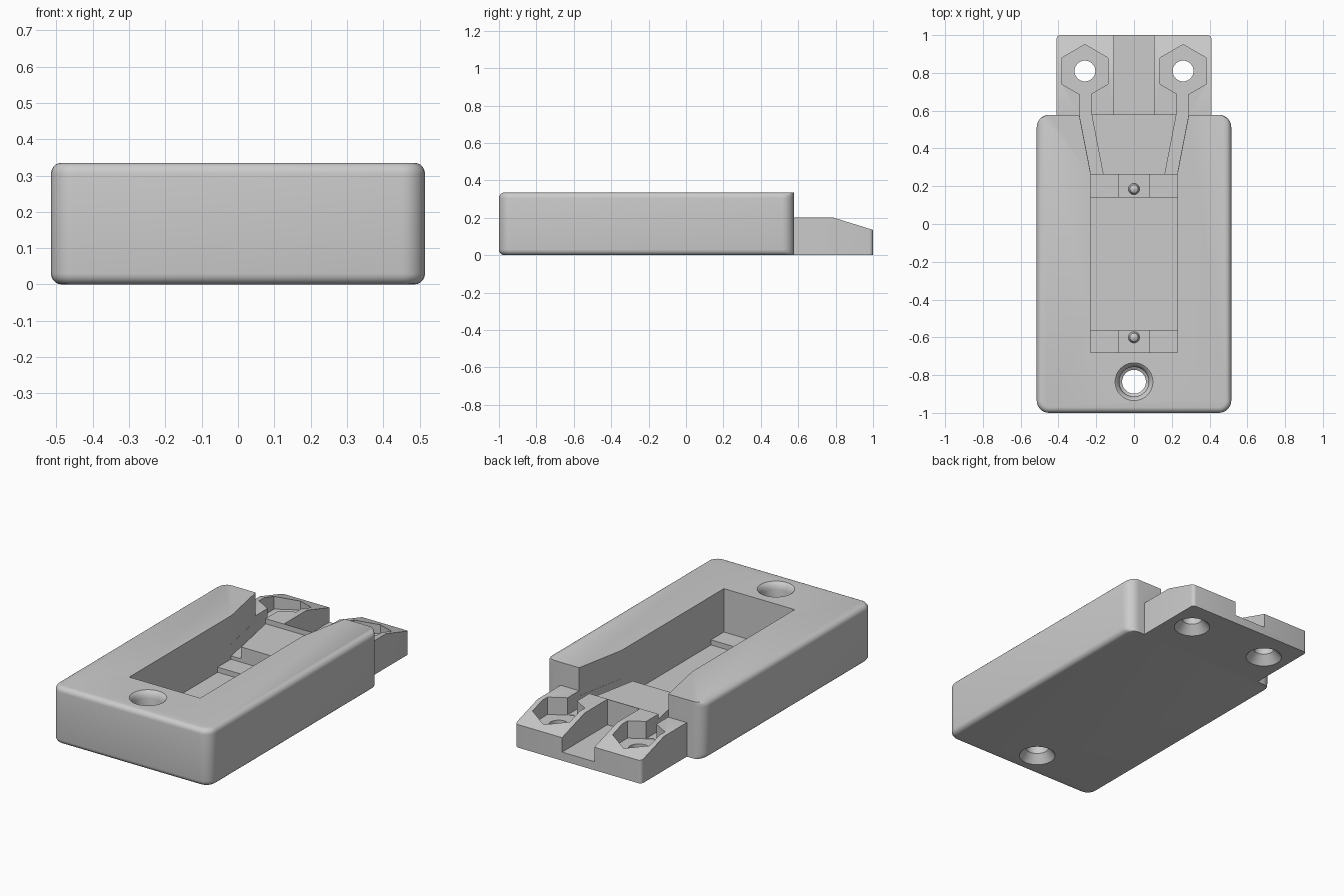
import bpy, bmesh, math
from mathutils import Vector

cube = bpy.data.objects.get("Cube")
if cube:
    bpy.data.objects.remove(cube, do_unlink=True)

grey = bpy.data.materials.new("plain grey")
grey.use_nodes = True
grey.diffuse_color = (0.6, 0.6, 0.6, 1)
grey.node_tree.nodes["Principled BSDF"].inputs["Base Color"].default_value = (0.6, 0.6, 0.6, 1)

BACK = 0.578


def loft(name, rings):
    """Closed solid through rings that all have the same point count."""
    bm = bmesh.new()
    loops = [[bm.verts.new(p) for p in ring] for ring in rings]
    n = len(loops[0])
    for a, b in zip(loops, loops[1:]):
        for i in range(n):
            bm.faces.new((a[i], a[(i + 1) % n], b[(i + 1) % n], b[i]))
    bm.faces.new(loops[0][::-1])
    bm.faces.new(loops[-1])
    bmesh.ops.recalc_face_normals(bm, faces=bm.faces)
    mesh = bpy.data.meshes.new(name)
    bm.to_mesh(mesh)
    bm.free()
    obj = bpy.data.objects.new(name, mesh)
    bpy.context.collection.objects.link(obj)
    mesh.materials.append(grey)
    return obj


def prism(name, outline, z0, z1):
    return loft(name, [[(x, y, z) for x, y in outline] for z in (z0, z1)])


def rect(x0, x1, y0, y1):
    return [(x0, y0), (x1, y0), (x1, y1), (x0, y1)]


def disc(cx, cy, r, n, turn=0.0):
    return [(cx + r * math.cos(turn + math.tau * i / n),
             cy + r * math.sin(turn + math.tau * i / n)) for i in range(n)]


def turned(name, cx, cy, profile, n=40):
    """Round solid from (radius, height) pairs."""
    return loft(name, [[(x, y, z) for x, y in disc(cx, cy, r, n)] for r, z in profile])


def boolean(target, tool, operation="DIFFERENCE"):
    mod = target.modifiers.new("cut", "BOOLEAN")
    mod.operation, mod.solver, mod.object = operation, "EXACT", tool
    bpy.context.view_layer.objects.active = target
    bpy.ops.object.modifier_apply(modifier=mod.name)
    bpy.data.objects.remove(tool, do_unlink=True)


def rounded_ring(inset, z):
    """Body outline; the back edge stays put while the other sides move in."""
    w, front, r = 0.515 - inset, -1 + inset, 0.065 - inset
    centres = [(w - r, BACK - r), (r - w, BACK - r), (r - w, front + r), (w - r, front + r)]
    return [(cx + r * math.cos(math.radians(90 * q + 15 * s)),
             cy + r * math.sin(math.radians(90 * q + 15 * s)), z)
            for q, (cx, cy) in enumerate(centres) for s in range(7)]


# Main body with rounded top and bottom rims
R, TOP = 0.03, 0.335
steps = [math.radians(18 * i) for i in range(6)]
lower = [(R * (1 - math.sin(t)), R * (1 - math.cos(t))) for t in steps]
rings = lower + [(d, TOP - z) for d, z in reversed(lower)]
body = loft("holder_body", [rounded_ring(d, z) for d, z in rings])

# Flared opening and deep cell bay
right_side = [(0.23, -0.68), (0.23, 0.27), (0.29, 0.58), (0.29, 0.7)]
opening = right_side + [(-x, y) for x, y in reversed(right_side)]
boolean(body, prism("opening_cutter", opening, 0.17, 0.5))
boolean(body, prism("bay_cutter", rect(-0.23, 0.23, -0.68, 0.262), 0.05, 0.4))

# Rear tongue with sloped end
side = [(BACK - 0.002, 0), (1, 0), (1, 0.135), (0.79, 0.2), (BACK - 0.002, 0.2)]
tongue = loft("rear_tongue", [[(x, y, z) for y, z in side] for x in (-0.41, 0.41)])
bm = bmesh.new()
bm.from_mesh(tongue.data)
corners = [e for e in bm.edges if all(v.co.y > 0.99 for v in e.verts)
           and abs(e.verts[0].co.x - e.verts[1].co.x) < 0.01]
bmesh.ops.bevel(bm, geom=corners, offset=0.02, segments=4, profile=0.5, affect="EDGES")
bm.to_mesh(tongue.data)
bm.free()
boolean(body, tongue, "UNION")

# Centre channel
boolean(body, prism("channel_cutter", rect(-0.105, 0.105, 0.58, 1.1), 0.05, 0.4))

# Wire slots, nut pockets and countersunk screw holes, both sides
slot = [(0.165, 0.25), (0.229, 0.25), (0.229, 0.27), (0.289, 0.58),
        (0.289, 0.75), (0.225, 0.75), (0.225, 0.58), (0.165, 0.27)]
for s in (-1, 1):
    boolean(body, prism("slot_cutter", [(s * x, y) for x, y in slot], 0.1, 0.45))
    boolean(body, prism("nut_cutter", disc(s * 0.26, 0.81, 0.14, 6, math.pi / 2), 0.098, 0.45))
    boolean(body, turned("screw_cutter", s * 0.26, 0.81,
                         [(0.107, -0.01), (0.055, 0.05), (0.055, 0.3)]))

# Front screw hole, countersunk below and with a softened rim above
boolean(body, turned("front_hole_cutter", 0, -0.835,
                     [(0.107, -0.01), (0.063, 0.05), (0.063, 0.16), (0.078, 0.17),
                      (0.078, 0.295), (0.083, 0.315), (0.092, 0.328), (0.106, 0.34)]))

# Contact ledges with a lower seat and pointed stud at each end of the bay
parts = [body]
for end, y0, y1, stud_y in (("front", -0.682, -0.56, -0.6), ("rear", 0.14, 0.264, 0.185)):
    for s, label in ((-1, "right"), (1, "left")):
        parts.append(prism(f"{end}_ledge_{label}",
                           rect(*sorted((s * 0.08, s * 0.232)), y0, y1), 0.04, 0.08))
    parts.append(prism(f"{end}_contact_seat", rect(-0.08, 0.08, y0, y1), 0.04, 0.062))
    parts.append(turned(f"{end}_contact_stud", 0, stud_y,
                        [(0.03, 0.055), (0.03, 0.065), (0.022, 0.085), (0.004, 0.095)], 20))

for obj in parts:
    bpy.ops.object.select_all(action="DESELECT")
    obj.select_set(True)
    bpy.context.view_layer.objects.active = obj
    bpy.ops.object.shade_smooth_by_angle(angle=math.radians(30))
